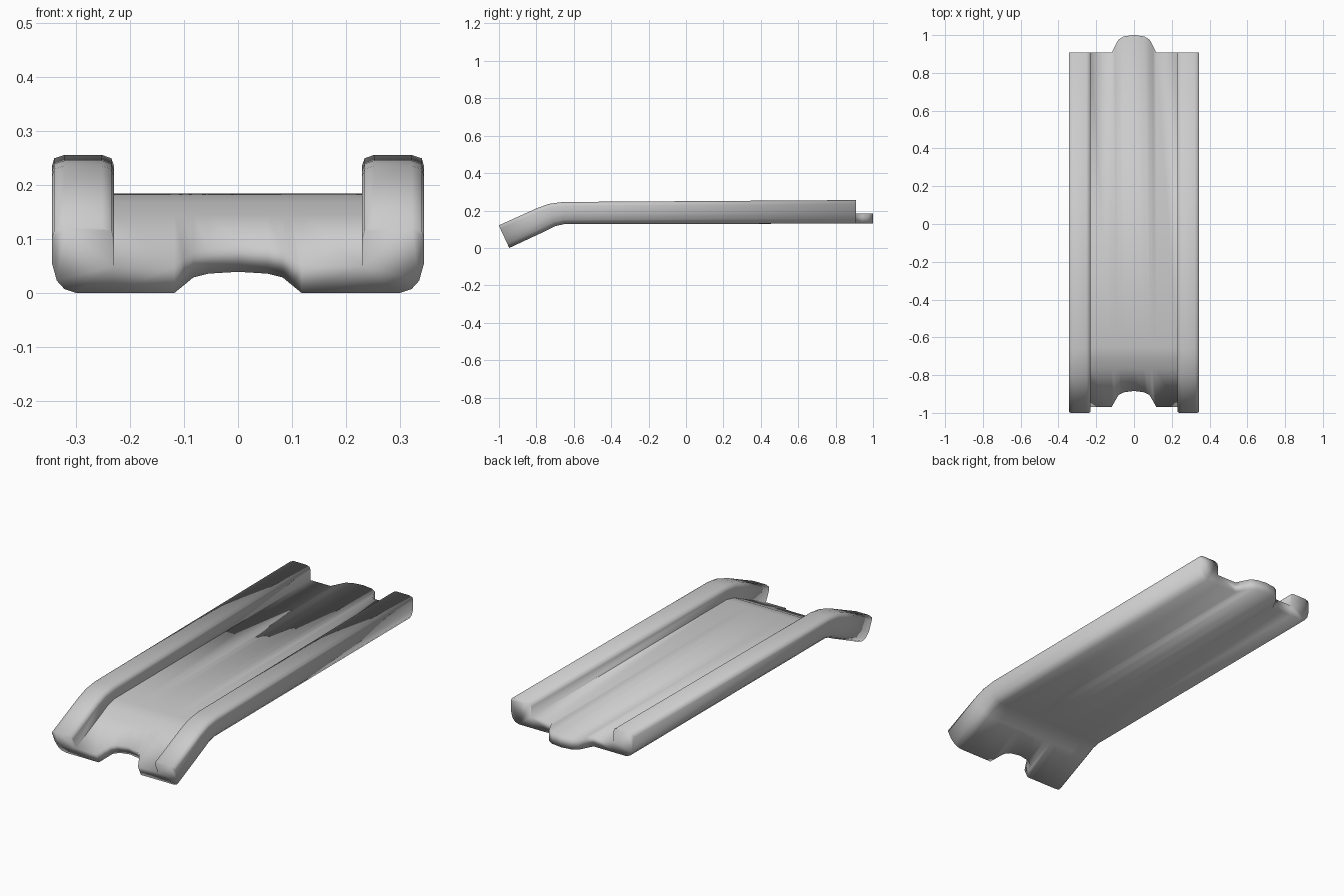
import bpy, bmesh, math
from mathutils import Vector

if "Cube" in bpy.data.objects:
    bpy.data.objects.remove(bpy.data.objects["Cube"])

# half-width positions across the floor, with how far the tongue / notch reaches there
REACH = [(0.23, 0), (0.118, 0), (0.10, 0.035), (0.083, 0.068), (0.055, 0.085), (0.0, 0.093)]
FLOOR = REACH + [(-x, r) for x, r in REACH[-2::-1]]          # +x to -x
T = 0.055                                                    # floor thickness


def rail(h):
    """Right rail outline, from the outer bottom to the inner top."""
    return [(0.30, 0), (0.322, 0.008), (0.336, 0.025), (0.345, 0.06),
            (0.345, h - 0.02), (0.341, h - 0.006), (0.322, h),
            (0.252, h), (0.235, h - 0.006), (0.23, h - 0.02)]


# stations along the track: y and z of the underside, tilt, rail height, end flag
STATIONS = [(-0.945, 0.0, 25, 0.133, 1), (-0.74, 0.0956, 25, 0.130, 0),
            (-0.70, 0.116, 15, 0.124, 0), (-0.65, 0.128, 4, 0.118, 0),
            (0.908, 0.13, 0, 0.126, 1)]

bm = bmesh.new()
rings = []
for y, z, tilt, h, end in STATIONS:
    a = math.radians(tilt)
    r = rail(h)
    pts = [(x, 0, o) for x, o in reversed(FLOOR)]            # underside
    pts += [(x, u, 0) for x, u in r]                         # right rail
    pts += [(x, T, o) for x, o in FLOOR]                     # floor top
    pts += [(-x, u, 0) for x, u in reversed(r)]              # left rail
    ring = []
    for x, u, o in pts:
        o *= end
        ring.append(bm.verts.new(Vector((x, y + o * math.cos(a) - u * math.sin(a),
                                         z + o * math.sin(a) + u * math.cos(a)))))
    rings.append(ring)

# skin between stations
n = len(rings[0])
for p, q in zip(rings, rings[1:]):
    for i in range(n):
        j = (i + 1) % n
        bm.faces.new((p[i], p[j], q[j], q[i]))

# end caps: rail outlines and the curved floor edge
nf, nr = len(FLOOR), len(rail(0.12))
top = nf + nr
for ring in (rings[0], rings[-1]):
    bm.faces.new(ring[nf - 1:top + 1])
    bm.faces.new(ring[top + nf - 1:] + [ring[0]])
    for i in range(nf - 1):
        bm.faces.new((ring[i], ring[i + 1], ring[top + nf - 2 - i], ring[top + nf - 1 - i]))

# crisp corner where the floor meets each rail
for p, q in zip(rings, rings[1:]):
    for k in (top, top + nf - 1):
        bm.edges.get((p[k], q[k])).smooth = False
for f in bm.faces:
    f.smooth = True
bmesh.ops.recalc_face_normals(bm, faces=bm.faces)

mesh = bpy.data.meshes.new("track_ramp")
bm.to_mesh(mesh)
bm.free()
track = bpy.data.objects.new("track_ramp", mesh)
bpy.context.collection.objects.link(track)
